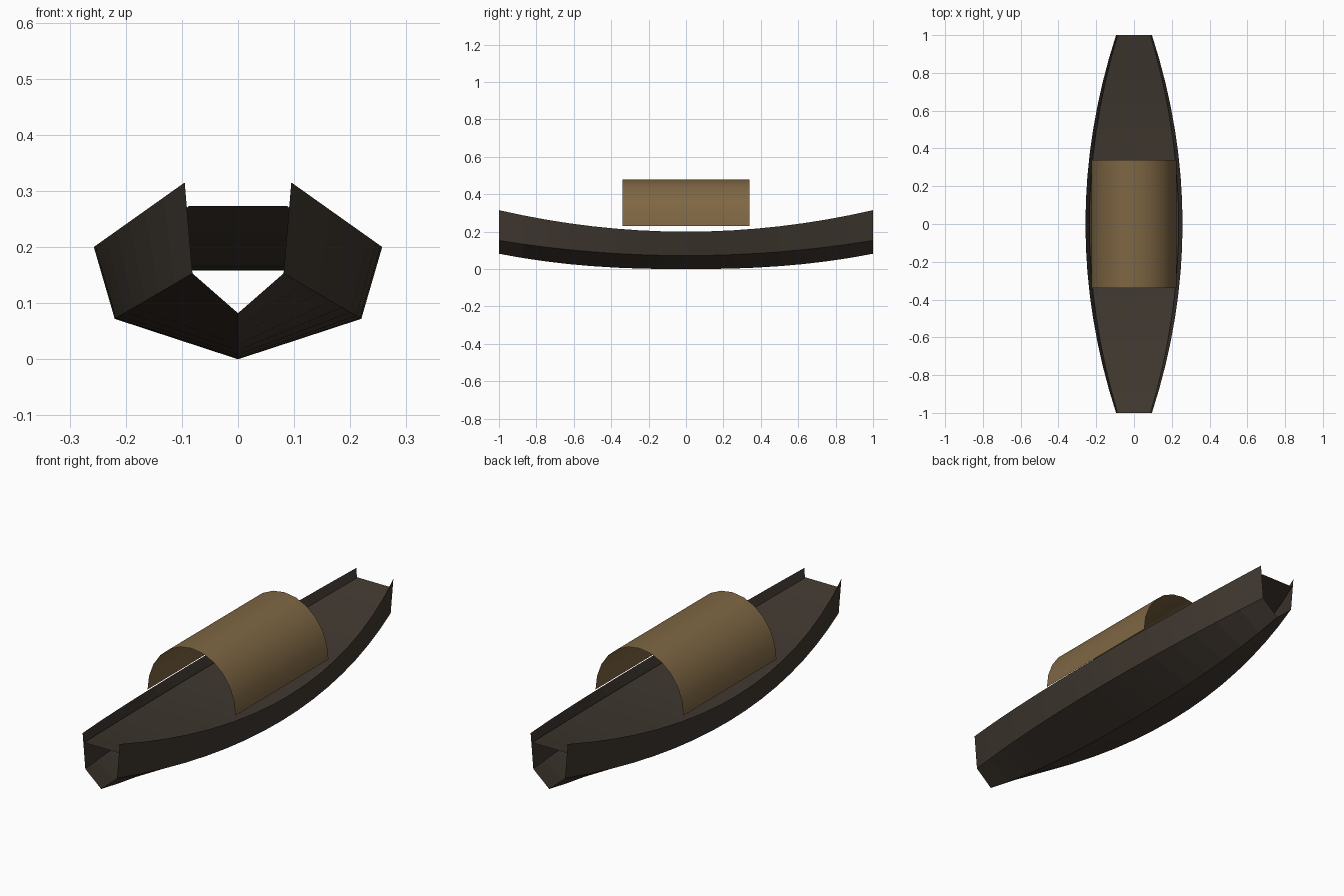
import bpy
import math

cube = bpy.data.objects.get("Cube")
if cube:
    bpy.data.objects.remove(cube, do_unlink=True)


def material(name, rgb):
    m = bpy.data.materials.new(name)
    m.use_nodes = True
    m.diffuse_color = (*rgb, 1)
    bsdf = m.node_tree.nodes["Principled BSDF"]
    bsdf.inputs["Base Color"].default_value = (*rgb, 1)
    bsdf.inputs["Roughness"].default_value = 0.9
    return m


dark_wood = material("dark wood", (0.052, 0.040, 0.030))
woven_mat = material("woven mat", (0.21, 0.135, 0.057))


def loft(name, sections, mat):
    """Skin a row of equally long open cross-sections into a sheet."""
    n = len(sections[0])
    verts = [p for s in sections for p in s]
    faces = [(i * n + j, (i + 1) * n + j, (i + 1) * n + j + 1, i * n + j + 1)
             for i in range(len(sections) - 1) for j in range(n - 1)]
    mesh = bpy.data.meshes.new(name)
    mesh.from_pydata(verts, [], faces)
    mesh.materials.append(mat)
    obj = bpy.data.objects.new(name, mesh)
    bpy.context.collection.objects.link(obj)
    return obj


STATIONS = 16
stations = [-1 + 2 * i / STATIONS for i in range(STATIONS + 1)]


def half_width(y):
    return 0.257 - 0.162 * y * y


def sheer(y):
    return 0.2 + 0.115 * y * y


# Hull: open-ended shell with a V bottom, hard chines and flared sides
def hull_section(y):
    w, top = half_width(y), sheer(y)
    chine_w, chine_z = w * 0.855, 0.072 + 0.081 * y * y
    keel_z = 0.082 * abs(y) ** 2.4
    return [(w, y, top), (chine_w, y, chine_z), (0, y, keel_z),
            (-chine_w, y, chine_z), (-w, y, top)]


loft("hull", [hull_section(y) for y in stations], dark_wood)

# Deck: sheet just below the gunwales
loft("deck", [[(s * half_width(y) * 0.92, y, sheer(y) - 0.042) for s in (-1, 1)]
              for y in stations], dark_wood)

# Canopy: arched mat roof over the middle
ARCH = 12
angles = [math.pi * i / ARCH for i in range(ARCH + 1)]
canopy = loft("canopy", [[(0.225 * math.cos(a), y, 0.23 + 0.25 * math.sin(a))
                          for a in angles] for y in (0.34, -0.34)], woven_mat)
bpy.context.view_layer.objects.active = canopy
canopy.select_set(True)
bpy.ops.object.shade_smooth_by_angle(angle=math.radians(40))
